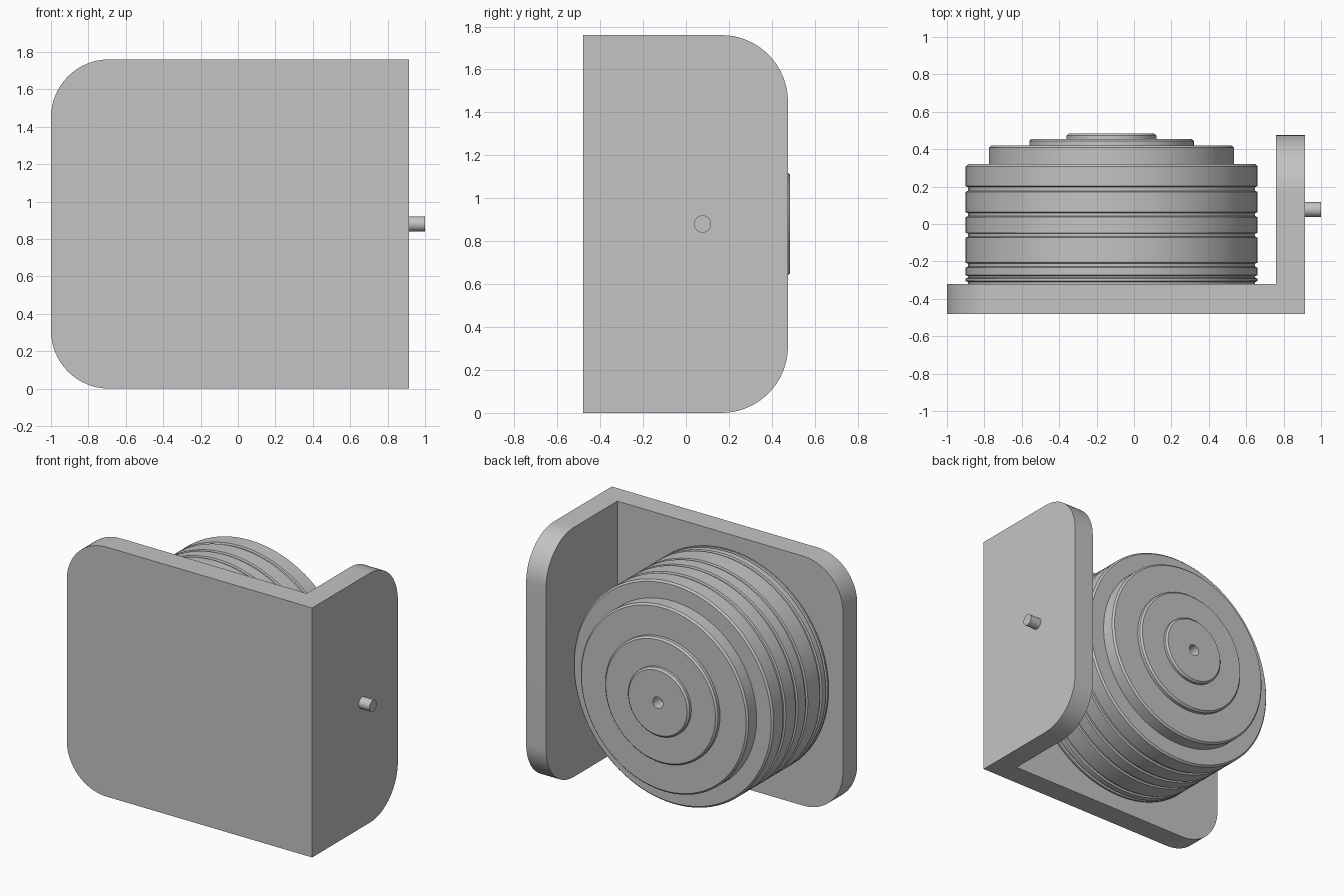
import bpy, bmesh, math
from mathutils import Vector

old = bpy.data.objects.get("Cube")
if old:
    bpy.data.objects.remove(old, do_unlink=True)

grey = bpy.data.materials.new("plain grey")
grey.use_nodes = True
colour = (0.55, 0.55, 0.55, 1)
grey.diffuse_color = colour
grey.node_tree.nodes["Principled BSDF"].inputs["Base Color"].default_value = colour

HEIGHT = 1.76
MID = HEIGHT / 2


def finish(bm, name):
    bmesh.ops.recalc_face_normals(bm, faces=bm.faces)
    mesh = bpy.data.meshes.new(name)
    bm.to_mesh(mesh)
    bm.free()
    mesh.materials.append(grey)
    obj = bpy.data.objects.new(name, mesh)
    bpy.context.collection.objects.link(obj)
    bpy.ops.object.select_all(action='DESELECT')
    obj.select_set(True)
    bpy.context.view_layer.objects.active = obj
    bpy.ops.object.shade_smooth_by_angle(angle=math.radians(25))
    return obj


def lathe(name, profile, centre, axis, steps=96):
    """Spin (radius, distance along axis) points around an axis."""
    bm = bmesh.new()
    centre, axis = Vector(centre), Vector(axis)
    verts = [bm.verts.new(centre + axis * d + Vector((0, 0, r))) for r, d in profile]
    edges = [bm.edges.new(pair) for pair in zip(verts, verts[1:])]
    bmesh.ops.spin(bm, geom=verts + edges, cent=centre, axis=axis,
                   angle=math.tau, steps=steps)
    bmesh.ops.remove_doubles(bm, verts=bm.verts, dist=0.0005)
    return finish(bm, name)


# Corner bracket: L-shaped outline extruded upward, free corners rounded
bm = bmesh.new()
outline = [(-1, -0.48), (0.915, -0.48), (0.915, 0.475),
           (0.76, 0.475), (0.76, -0.32), (-1, -0.32)]
base = bm.faces.new([bm.verts.new((x, y, 0)) for x, y in outline])
top = bmesh.ops.extrude_face_region(bm, geom=[base])["geom"]
bmesh.ops.translate(bm, vec=(0, 0, HEIGHT),
                    verts=[v for v in top if isinstance(v, bmesh.types.BMVert)])
corners = [e for e in bm.edges
           if abs(e.verts[0].co.z - e.verts[1].co.z) < 0.01
           and (all(v.co.x < -0.99 for v in e.verts)
                or all(v.co.y > 0.47 for v in e.verts))]
bmesh.ops.bevel(bm, geom=corners, offset=0.31, segments=16, profile=0.5,
                affect='EDGES', clamp_overlap=False)
finish(bm, "corner_bracket")

# Ribbed drum: grooves, then stepped end discs with chamfered rims and a bore
R, DEPTH, LIP = 0.78, 0.012, 0.005
profile = [(0, -0.32), (R - DEPTH, -0.32), (R - DEPTH, -0.31), (R, -0.305)]
for groove, half in [(-0.283, 0.009), (-0.22, 0.013), (-0.06, 0.013),
                     (0.05, 0.013), (0.187, 0.015)]:
    profile += [(R, groove - half), (R - DEPTH, groove - half + LIP),
                (R - DEPTH, groove + half - LIP), (R, groove + half)]
inner = [0.655, 0.44, 0.24, 0.04]
for radius, end, following in zip([R] + inner, [0.32, 0.42, 0.455, 0.485], inner):
    profile += [(radius, end - 0.012), (radius - 0.012, end), (following, end)]
profile += [(0.04, 0.4), (0, 0.4)]
lathe("ribbed_drum", profile, (-0.12, 0, MID), (0, 1, 0))

# Side pin
lathe("side_pin", [(0, 0), (0.04, 0), (0.04, 0.095), (0, 0.095)],
      (0.905, 0.077, MID), (1, 0, 0), steps=32)
